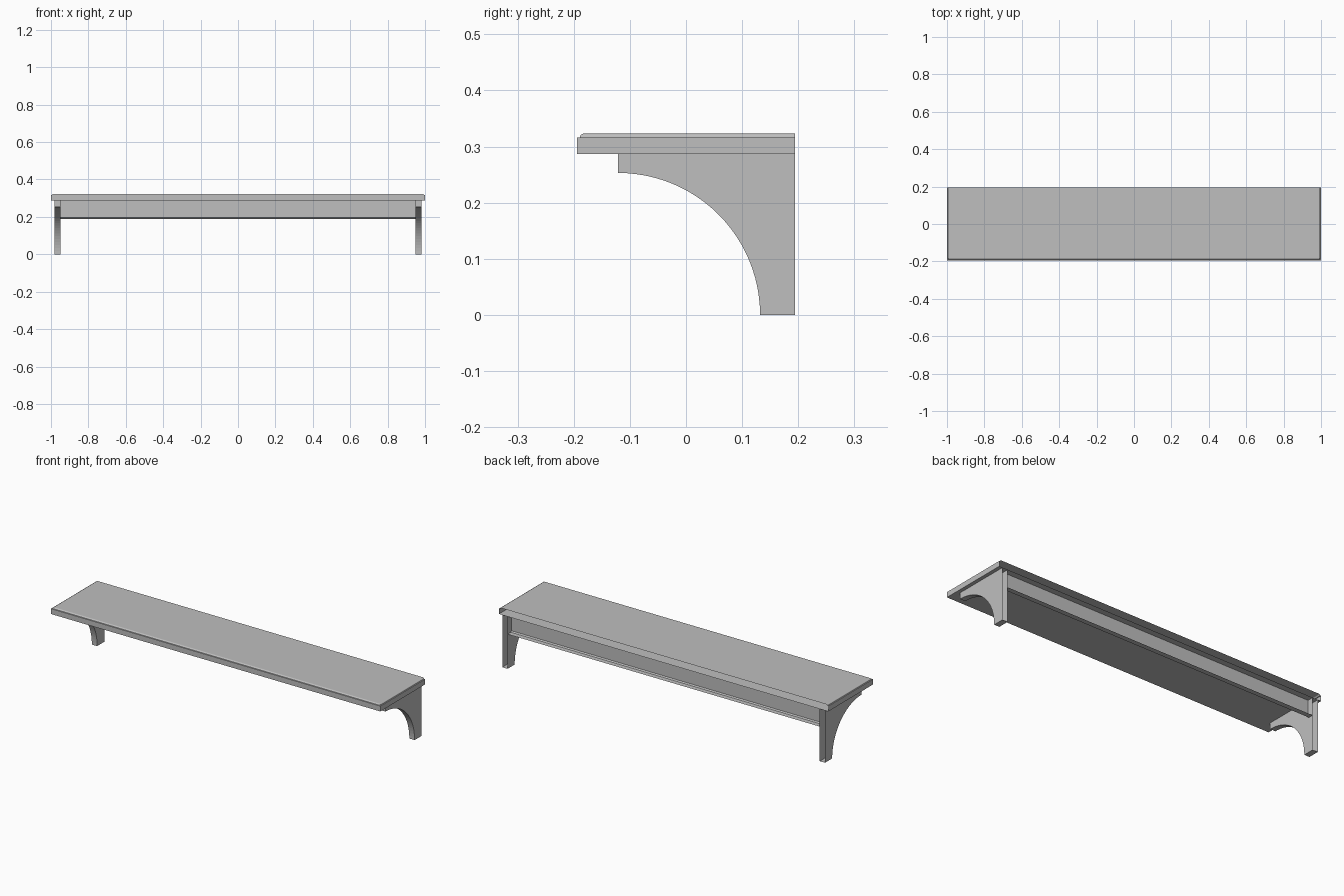
import bpy, bmesh, math

if "Cube" in bpy.data.objects:
    bpy.data.objects.remove(bpy.data.objects["Cube"])

BACK = 0.194       # wall plane; every part is open on this side
UNDER = 0.287      # underside of the shelf board

grey = bpy.data.materials.new("light grey")
grey.diffuse_color = (0.52, 0.52, 0.52, 1)
grey.use_nodes = True
grey.node_tree.nodes["Principled BSDF"].inputs["Base Color"].default_value = grey.diffuse_color


def finish(name, bm):
    mesh = bpy.data.meshes.new(name)
    bm.to_mesh(mesh)
    bm.free()
    mesh.materials.append(grey)
    obj = bpy.data.objects.new(name, mesh)
    bpy.context.collection.objects.link(obj)
    return obj


def extrude_profile(name, profile, x0, x1, capped):
    """Extrude an open (y, z) profile along x, leaving the back open."""
    bm = bmesh.new()
    a = [bm.verts.new((x0, y, z)) for y, z in profile]
    b = [bm.verts.new((x1, y, z)) for y, z in profile]
    for i in range(len(profile) - 1):
        bm.faces.new((a[i], a[i + 1], b[i + 1], b[i]))
    if capped:
        left = a + [bm.verts.new((x0, BACK, UNDER))]
        right = b + [bm.verts.new((x1, BACK, UNDER))]
        bm.faces.new(left[::-1])
        bm.faces.new(right)
    return finish(name, bm)


# Shelf board: moulded edge on the front and both ends, as (inset, height) levels
levels = [(0, UNDER), (0, 0.316), (0.005, 0.3165)]
for k in range(1, 7):
    t = math.radians(15 * k)
    levels.append((0.005 + 0.007 * (1 - math.cos(t)), 0.3165 + 0.0065 * math.sin(t)))
bm = bmesh.new()
rings = []
for d, z in levels:
    corners = [(-1 + d, BACK), (-1 + d, -BACK + d), (1 - d, -BACK + d), (1 - d, BACK)]
    rings.append([bm.verts.new((x, y, z)) for x, y in corners])
for low, high in zip(rings, rings[1:]):
    for i in range(3):
        bm.faces.new((low[i], low[i + 1], high[i + 1], high[i]))
bm.faces.new(rings[0][::-1])
bm.faces.new(rings[-1])
finish("shelf_board", bm)

# Brackets with a quarter-round cutout
R = 0.253
bracket = [(-0.121, UNDER)]
for k in range(25):
    t = math.radians(90 - 90 * k / 24)
    bracket.append((-0.121 + R * math.cos(t), R * math.sin(t)))
bracket.append((BACK, 0))
extrude_profile("left_bracket", bracket, -0.98, -0.948, True)
extrude_profile("right_bracket", bracket, 0.948, 0.98, True)

# Rail between the brackets, with a small chamfer at the bottom
rail = [(0.16, UNDER), (0.16, 0.196), (0.166, 0.19), (BACK, 0.19)]
extrude_profile("back_rail", rail, -0.948, 0.948, False)
